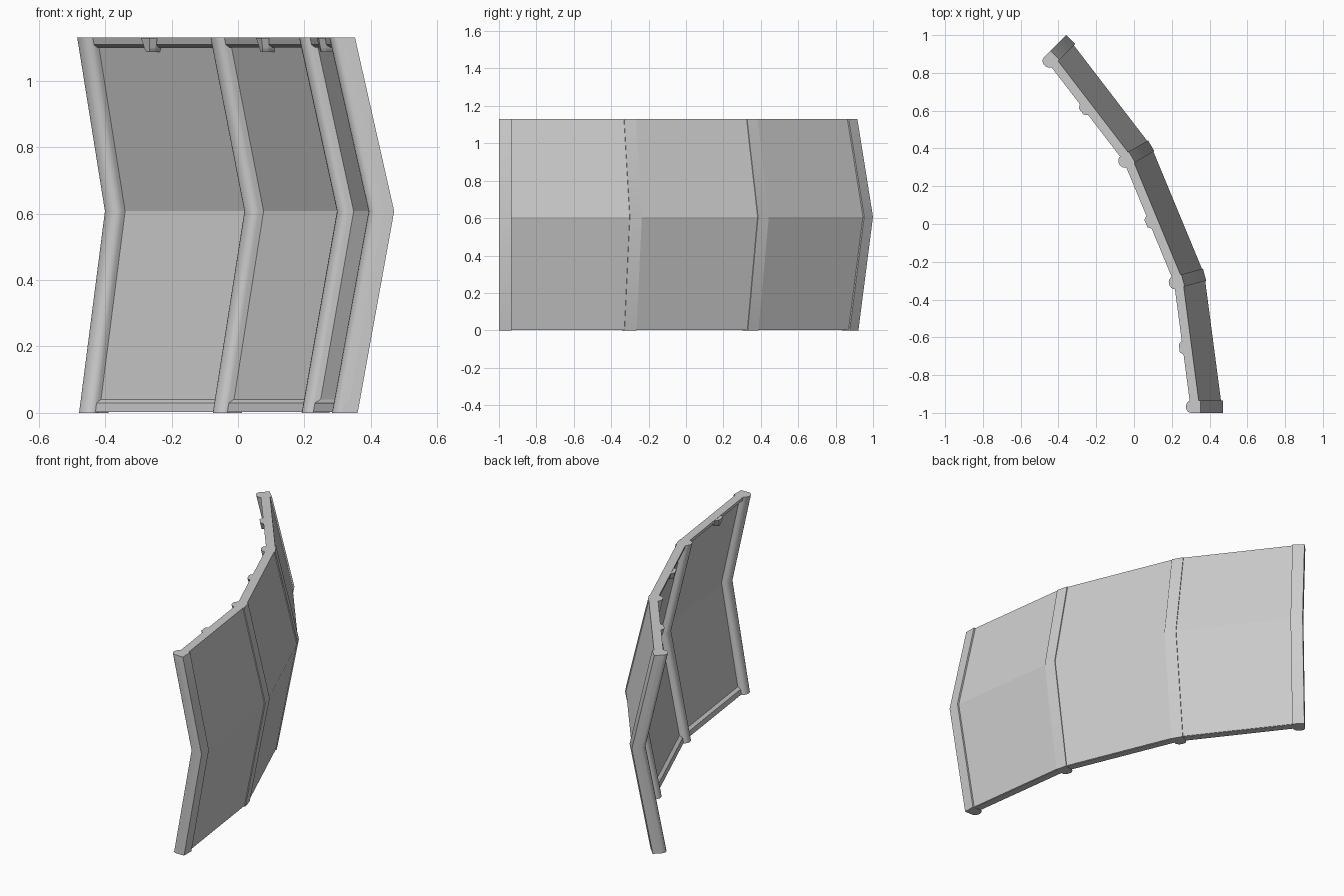
import bpy, bmesh
from math import sin, cos, pi, radians

if "Cube" in bpy.data.objects:
    bpy.data.objects.remove(bpy.data.objects["Cube"])

R = 2.717                  # outer radius of the wall at ground level
CX, CY = -2.358, -1.0      # centre of the curve
H, MID = 1.13, 0.607       # height and chevron fold height
JOINTS = [radians(a) for a in (0, 15, 30, 45)]


def bulge(z):
    """Outward lean of the chevron at height z."""
    if z < MID:
        return 0.11 * z / MID
    return 0.11 - 0.118 * (z - MID) / (H - MID)


def pt(ang, depth, t, z, base=R):
    """Point at an angle, depth from outer face, sideways shift t, height z."""
    r = base + bulge(z) + depth
    return (CX + r * cos(ang) - t * sin(ang), CY + r * sin(ang) + t * cos(ang), z)


def loft(name, rings):
    """Closed skin through rings of points, with capped ends."""
    bm = bmesh.new()
    vr = [[bm.verts.new(p) for p in ring] for ring in rings]
    n = len(vr[0])
    for a, b in zip(vr, vr[1:]):
        for i in range(n):
            j = (i + 1) % n
            bm.faces.new((a[i], a[j], b[j], b[i]))
    bm.faces.new(vr[0])
    bm.faces.new(vr[-1][::-1])
    bmesh.ops.recalc_face_normals(bm, faces=bm.faces)
    me = bpy.data.meshes.new(name)
    bm.to_mesh(me)
    bm.free()
    ob = bpy.data.objects.new(name, me)
    bpy.context.collection.objects.link(ob)
    return ob


def smooth(ob):
    bpy.ops.object.select_all(action='DESELECT')
    ob.select_set(True)
    bpy.context.view_layer.objects.active = ob
    bpy.ops.object.shade_smooth_by_angle(angle=radians(35))


def sweep(name, profile):
    """Carry a (depth, z) profile around the faceted curve."""
    return loft(name, [[pt(a, d, 0, z) for d, z in profile] for a in JOINTS])


# Folded wall panels
sweep("wall_panels", [(0, 0.004), (0, MID), (0, H),
                      (-0.03, H), (-0.03, MID), (-0.03, 0.004)])

# Top and bottom rails on the inner side
sweep("bottom_rail", [(-0.004, 0.002), (-0.004, 0.04), (-0.032, 0.04),
                      (-0.046, 0.03), (-0.046, 0.002)])
sweep("top_rail", [(-0.004, H), (-0.004, 1.1), (-0.038, 1.1),
                   (-0.048, 1.108), (-0.048, H)])

# Upright posts with a rounded inner face, bent at the fold
W = 0.033
for k, ang in enumerate(JOINTS):
    shift = W if k == 0 else -W if k == 3 else 0
    sec = [(0.001, W), (0.001, -W)]
    sec += [(-0.05 - 0.026 * sin(pi * i / 8), -W * cos(pi * i / 8)) for i in range(9)]
    post = loft(f"post_{k + 1}", [[pt(ang, d, t + shift, z) for d, t in sec]
                                  for z in (0.0, MID, H)])
    smooth(post)

# Small half-hexagon lugs under the top rail, one per panel
for k in range(3):
    a = (JOINTS[k] + JOINTS[k + 1]) / 2
    base = R * cos(radians(7.5))
    prof = [(-0.035, 1.128), (-0.02, 1.096), (-0.012, 1.086),
            (0.012, 1.086), (0.02, 1.096), (0.035, 1.128)]
    loft(f"rail_lug_{k + 1}", [[pt(a, d, t * s, z, base) for t, z in prof]
                               for d, s in ((-0.02, 1), (-0.05, 1), (-0.066, 0.6))])
